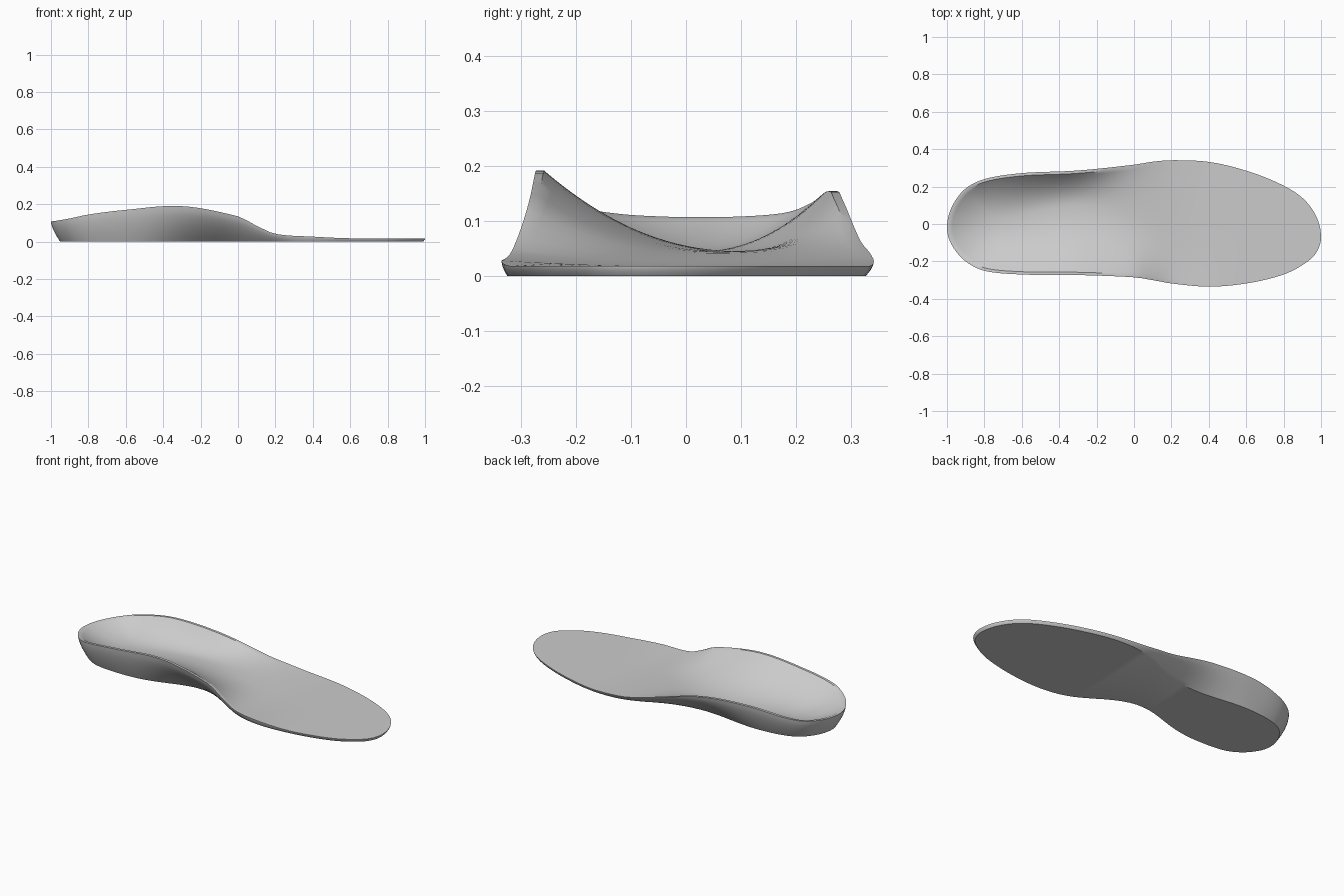
import bpy
import bmesh
from math import acos, cos, exp, pi
from mathutils import Vector

if "Cube" in bpy.data.objects:
    bpy.data.objects.remove(bpy.data.objects["Cube"], do_unlink=True)

STATIONS = 72      # steps from heel to toe
WALL_STEPS = 8     # steps up the outer wall
TOP_STEPS = 18     # steps from the rim in to the spine
SOLE = 0.018       # thickness of the forefoot

# Outline and rim height at stations along the length (heel to toe)
xs = [-1, -.97, -.9, -.8, -.6, -.3, 0, .1, .2, .4, .6, .8, .9, .97, 1]
outer_y = [-.02, .1, .19, .24, .272, .286, .317, .333, .341, .332, .285, .205, .14, .05, -.07]
inner_y = [-.02, -.12, -.2, -.25, -.27, -.273, -.285, -.3, -.318, -.335, -.318, -.27, -.22, -.16, -.07]
outer_rim = [.107, .108, .115, .132, .154, .135, .063, .043, .028] + [SOLE] * 6
inner_rim = [.107, .112, .124, .145, .17, .19, .135, .085, .042, .027] + [SOLE] * 5
angles = [acos(-x) for x in xs]


def smooth(a, b, x):
    t = min(max((x - a) / (b - a), 0), 1)
    return t * t * (3 - 2 * t)


def bump(centre, width, x):
    return exp(-((x - centre) / width) ** 2)


def curve(values, angle):
    """Smooth interpolation of a station list."""
    last = len(angles) - 1
    i = max(k for k in range(last) if angles[k] <= angle + 1e-9)

    def slope(k):
        a, b = max(k - 1, 0), min(k + 1, last)
        return (values[b] - values[a]) / (angles[b] - angles[a])

    h = angles[i + 1] - angles[i]
    t = (angle - angles[i]) / h
    s = 1 - t
    return (values[i] * s * s * (1 + 2 * t) + values[i + 1] * t * t * (1 + 2 * s)
            + h * t * s * (slope(i) * s - slope(i + 1) * t))


def section(angle, inner):
    """Points from the bottom edge, up the wall, over the rim and in to the spine."""
    x = -cos(angle)
    y = curve(inner_y if inner else outer_y, angle)
    rim = max(curve(inner_rim if inner else outer_rim, angle), SOLE)
    edge = Vector((x, y))
    sx = min(max(x, -.72), .8)
    spine = Vector((sx, .1 * bump(-.3, .35, sx) - .06 * smooth(.3, .9, sx)))
    reach = (spine - edge).length
    inward = (spine - edge) / reach
    back = 1 - smooth(-.1, .3, x)

    # Undercut of the wall, deepest below the arch
    undercut = .01 + .04 * back
    undercut += .1 * bump(-.15, .25, x) if inner else .06 * bump(-.2, .3, x)
    points = []
    for k in range(WALL_STEPS + 1):
        q = k / WALL_STEPS
        p = edge + inward * undercut * (1 - q) ** 1.5
        points.append((p.x, p.y, rim * q))

    # Flat lip, then the footbed sinking to its floor
    lip = .004 + .011 * back
    floor = SOLE + .027 * (1 - smooth(-.1, .35, sx))
    for k in range(TOP_STEPS + 1):
        s = k / TOP_STEPS
        p = edge + inward * (lip + (reach - lip) * s)
        points.append((p.x, p.y, floor + (rim - floor) * (1 - s) ** 2.1))
    return points


# Insole body: sections all round the outline, joined into one skin
bm = bmesh.new()
steps = [pi * i / STATIONS for i in range(STATIONS + 1)]
loop = [section(a, True) for a in steps] + [section(a, False) for a in reversed(steps[1:-1])]
rows = [[bm.verts.new(p) for p in sec] for sec in loop]
count = len(rows)
for i, row in enumerate(rows):
    following = rows[(i + 1) % count]
    for k in range(len(row) - 1):
        bm.faces.new((row[k], following[k], following[k + 1], row[k + 1]))

# Flat underside, bridged from one side to the other
for i in range(STATIONS):
    ring = [rows[j % count][0] for j in (i, i + 1, count - i - 1, count - i)]
    bm.faces.new(list(dict.fromkeys(ring)))

bmesh.ops.remove_doubles(bm, verts=bm.verts, dist=1e-5)
bmesh.ops.recalc_face_normals(bm, faces=bm.faces)
mesh = bpy.data.meshes.new("insole")
bm.to_mesh(mesh)
bm.free()
insole = bpy.data.objects.new("insole", mesh)
bpy.context.collection.objects.link(insole)

# Plain grey material
grey = bpy.data.materials.new("light_grey")
grey.use_nodes = True
colour = (.6, .6, .6, 1)
grey.diffuse_color = colour
grey.node_tree.nodes["Principled BSDF"].inputs["Base Color"].default_value = colour
mesh.materials.append(grey)

# Smooth shading with crisp lip and sole edges
bpy.ops.object.select_all(action="DESELECT")
insole.select_set(True)
bpy.context.view_layer.objects.active = insole
bpy.ops.object.shade_smooth_by_angle(angle=.6)
